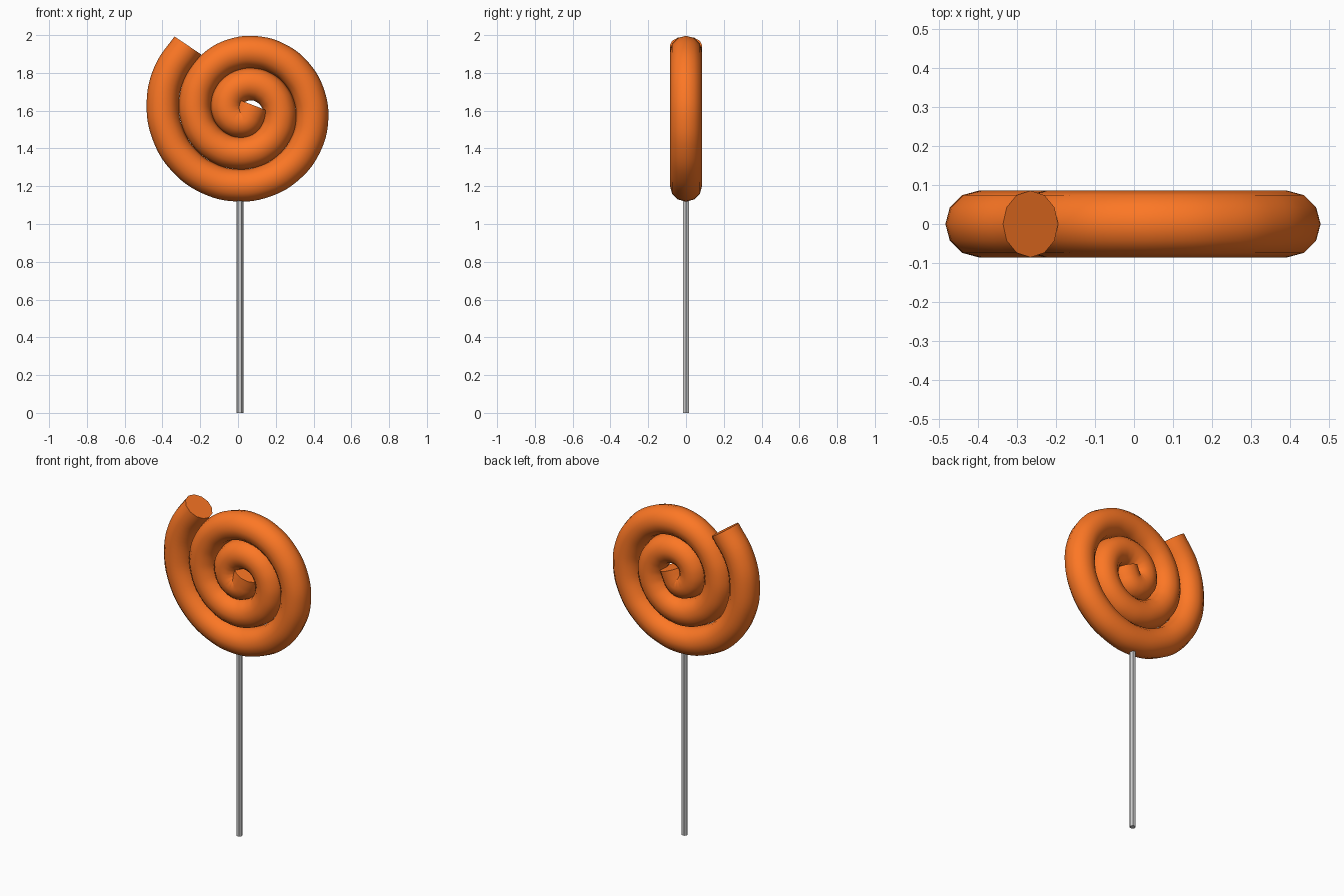
import bpy, math

if "Cube" in bpy.data.objects:
    bpy.data.objects.remove(bpy.data.objects["Cube"])

CX, CZ = 0.04, 1.60          # spiral centre
PITCH = 0.1715               # growth per turn
START_R = 0.009
TUBE = 0.0855                # tube radius
START, END = 90, 948.5       # clockwise degrees from the +x axis
SEGMENTS = 39

# candy material
candy_mat = bpy.data.materials.new("orange_candy")
candy_mat.diffuse_color = (0.98, 0.185, 0.018, 1)
candy_mat.use_nodes = True
candy_mat.node_tree.nodes["Principled BSDF"].inputs["Base Color"].default_value = candy_mat.diffuse_color

# spiral path: tight hooked start, then an Archimedean spiral to the outer tip
pts = [(0.078, 1.63), (0.057, 1.575)]
for i in range(SEGMENTS + 1):
    a = START + (END - START) * i / SEGMENTS
    r = START_R + PITCH * a / 360
    t = -math.radians(a)
    pts.append((CX + r * math.cos(t), CZ + r * math.sin(t)))

# candy coil: bevelled curve turned into a mesh
curve = bpy.data.curves.new("candy_spiral", 'CURVE')
curve.dimensions = '3D'
curve.bevel_depth = TUBE
curve.bevel_resolution = 4
curve.resolution_u = 6
curve.use_fill_caps = True
spline = curve.splines.new('BEZIER')
spline.bezier_points.add(len(pts) - 1)
for p, (x, z) in zip(spline.bezier_points, pts):
    p.co = (x, 0, z)
    p.handle_left_type = p.handle_right_type = 'AUTO'
candy = bpy.data.objects.new("candy_spiral", curve)
bpy.context.collection.objects.link(candy)
bpy.context.view_layer.objects.active = candy
candy.select_set(True)
bpy.ops.object.convert(target='MESH')
candy = bpy.context.object
candy.data.materials.clear()
candy.data.materials.append(candy_mat)
bpy.ops.object.shade_smooth_by_angle(angle=math.radians(40))

# stick: thin hexagonal rod
top = 1.2
bpy.ops.mesh.primitive_cylinder_add(vertices=6, radius=0.018, depth=top,
                                    location=(0.01, 0, top / 2),
                                    rotation=(0, 0, math.radians(30)))
bpy.context.object.name = "stick"
